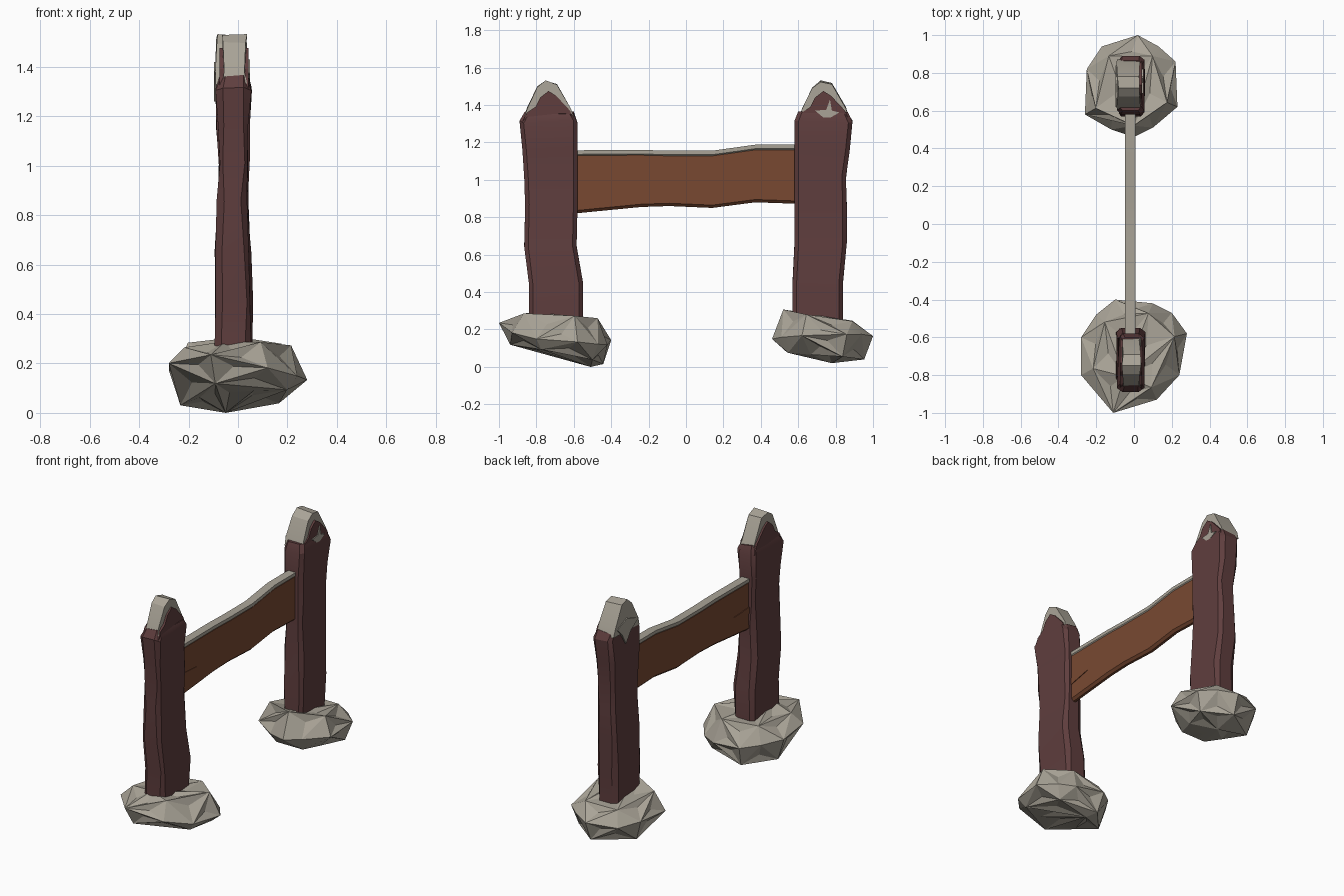
import bpy, bmesh, math, random
from mathutils import Vector

random.seed(4)
if "Cube" in bpy.data.objects:
    bpy.data.objects.remove(bpy.data.objects["Cube"], do_unlink=True)


def material(name, rgb):
    m = bpy.data.materials.new(name)
    m.use_nodes = True
    m.diffuse_color = (*rgb, 1)
    m.node_tree.nodes["Principled BSDF"].inputs["Base Color"].default_value = (*rgb, 1)
    return m


STONE = material("pale stone", (0.40, 0.37, 0.31))
WOOD = material("dark red wood", (0.115, 0.048, 0.048))
PLANK = material("orange brown wood", (0.19, 0.066, 0.031))


def finish(name, bm, mat, angle=25):
    bmesh.ops.recalc_face_normals(bm, faces=bm.faces)
    mesh = bpy.data.meshes.new(name)
    bm.to_mesh(mesh)
    bm.free()
    mesh.materials.append(mat)
    ob = bpy.data.objects.new(name, mesh)
    bpy.context.collection.objects.link(ob)
    bpy.ops.object.select_all(action="DESELECT")
    ob.select_set(True)
    bpy.context.view_layer.objects.active = ob
    bpy.ops.object.shade_smooth_by_angle(angle=math.radians(angle))
    return ob


def loft(name, rings, mat):
    """Skin a list of equal-length rings and close both ends."""
    bm = bmesh.new()
    loops = [[bm.verts.new(p) for p in ring] for ring in rings]
    n = len(rings[0])
    for a, b in zip(loops, loops[1:]):
        for i in range(n):
            j = (i + 1) % n
            bm.faces.new((a[i], a[j], b[j], b[i]))
    bm.faces.new(loops[0])
    bm.faces.new(loops[-1])
    return finish(name, bm, mat)


def slab(name, outline, x0, x1, mat, rough=0.0):
    """Extrude a y-z outline along x; rough chips the edges inward."""
    rings = [[(x + sign * random.uniform(0, rough), y, z - random.uniform(0, rough))
              for y, z in outline] for x, sign in ((x0, 1), (x1, -1))]
    return loft(name, rings, mat)


def rock(name, outline, rim, crown, foot, lowest):
    """Faceted boulder: rim, crown and underside rings, each with its own tilt."""
    bm = bmesh.new()
    centre = sum((Vector(p) for p in outline), Vector((0, 0))) / len(outline)
    layers = ((0.16, rim, 1, 1), (0.268, crown, 0.45, 0.77), (0.06, foot, 0.55, 0.83))
    for i, p in enumerate(outline):
        for level, (z, tilt, near, far) in enumerate(layers):
            # crown and underside points alternate around the rim
            scale = far if i % 2 == level % 2 else near
            d = (Vector(p) - centre) * scale
            height = z + d.dot(Vector(tilt)) + random.uniform(-0.014, 0.014)
            bm.verts.new((centre.x + d.x, centre.y + d.y, max(0.012, height)))
    bm.verts.new(lowest)
    hull = bmesh.ops.convex_hull(bm, input=bm.verts)
    loose = {v for v in hull["geom_interior"] if isinstance(v, bmesh.types.BMVert)}
    bmesh.ops.delete(bm, geom=list(loose), context="VERTS")
    bmesh.ops.recalc_face_normals(bm, faces=bm.faces)
    # dent the larger facets
    large = [f for f in bm.faces if f.calc_area() > 0.013]
    bmesh.ops.poke(bm, faces=large, offset=-0.018)
    return finish(name, bm, STONE, 14)


# Boulders
rock("front_boulder", [(-.28, -.6), (-.28, -.8), (-.11, -1), (.12, -.93), (.24, -.8),
                       (.28, -.58), (.2, -.47), (.1, -.42), (-.1, -.4), (-.2, -.48)],
     (-.1, -.15), (0, -.08), (.08, -.2), (-.05, -.51, 0))
rock("back_boulder", [(.02, 1), (.13, .94), (.22, .86), (.23, .62), (.1, .51),
                      (0, .46), (-.12, .5), (-.26, .58), (-.25, .82), (-.17, .94)],
     (0, .02), (0, -.15), (0, -.14), (0, .78, .02))


# Posts: bent, chamfered timbers
def post(name, sections):
    rings = []
    for z, y0, y1, x0, x1 in sections:
        c = 0.022
        ring = [(x0 + c, y0), (x1 - c, y0), (x1, y0 + c), (x1, y1 - c),
                (x1 - c, y1), (x0 + c, y1), (x0, y1 - c), (x0, y0 + c)]
        rings.append([(x + random.uniform(-.007, .007), y,
                       z + random.uniform(-.008, .008)) for x, y in ring])
    return loft(name, rings, WOOD)


post("front_post", [(.2, -.84, -.55, -.09, .05), (.44, -.84, -.55, -.09, .055),
                    (.65, -.865, -.585, -.085, .05), (.86, -.86, -.58, -.08, .04),
                    (1.01, -.865, -.58, -.08, .045), (1.16, -.875, -.58, -.085, .04),
                    (1.31, -.89, -.58, -.085, .048), (1.36, -.86, -.6, -.075, .04)])
post("back_post", [(.2, .57, .84, -.085, .05), (.46, .57, .84, -.085, .055),
                   (.66, .58, .86, -.09, .045), (.86, .58, .86, -.08, .042),
                   (1.01, .58, .855, -.08, .048), (1.16, .58, .875, -.085, .042),
                   (1.31, .58, .89, -.085, .05), (1.36, .6, .865, -.085, .042)])

# Pale caps, with wooden gables showing on the broad sides
CAP = [(-.13, 1.34), (-.115, 1.39), (-.06, 1.5), (-.015, 1.535),
       (.045, 1.52), (.12, 1.39), (.135, 1.34)]
GABLE = [(-.14, 1.31), (-.115, 1.36), (-.07, 1.39), (-.045, 1.44), (0, 1.475),
         (.04, 1.45), (.115, 1.37), (.14, 1.31)]


def shift(outline, y):
    return [(p + y, z) for p, z in outline]


slab("front_cap", shift(CAP, -.735), -.066, .038, STONE, .012)
slab("back_cap", shift(CAP, .735), -.094, .038, STONE, .012)
slab("front_gable_left", shift(GABLE, -.735), .015, .042, WOOD)
slab("front_gable_right", shift(GABLE, -.735), -.074, -.045, WOOD)
slab("back_gable_left", shift(GABLE, .735), .015, .042, WOOD)

# Pale runs hanging from the caps
slab("back_cap_drip", [(.62, 1.38), (.74, 1.42), (.84, 1.38), (.79, 1.33),
                       (.75, 1.26), (.7, 1.33)], -.097, -.08, STONE)
slab("back_cap_chip", [(.69, 1.37), (.75, 1.375), (.77, 1.43), (.78, 1.37),
                       (.82, 1.36), (.75, 1.32)], .04, .049, STONE)


# Rail: a sagging plank with a pale strip on its top edge
STATIONS = [(-.6, .82, 1.13), (-.24, .855, 1.132), (-.09, .86, 1.128),
            (.14, .85, 1.128), (.37, .88, 1.16), (.6, .872, 1.16)]


def beam(name, spans, x0, x1, mat):
    rings = []
    for y, lo, hi in spans:
        b = min(0.015, (hi - lo) / 3)
        rings.append([(x0 + b, y, lo), (x1 - b, y, lo), (x1, y, lo + b),
                      (x1, y, hi), (x0, y, hi), (x0, y, lo + b)])
    return loft(name, rings, mat)


beam("rail", STATIONS, -.043, .003, PLANK)
beam("rail_top_strip", [(y, hi - .004, hi + .028) for y, _, hi in STATIONS],
     -.047, .007, STONE)

# Splinters on both faces of the rail
for side, x in (("left", .001), ("right", -.047)):
    slab("rail_splinter_" + side, [(-.59, .93), (-.43, .965), (-.59, .975)],
         x, x + .006, PLANK)
